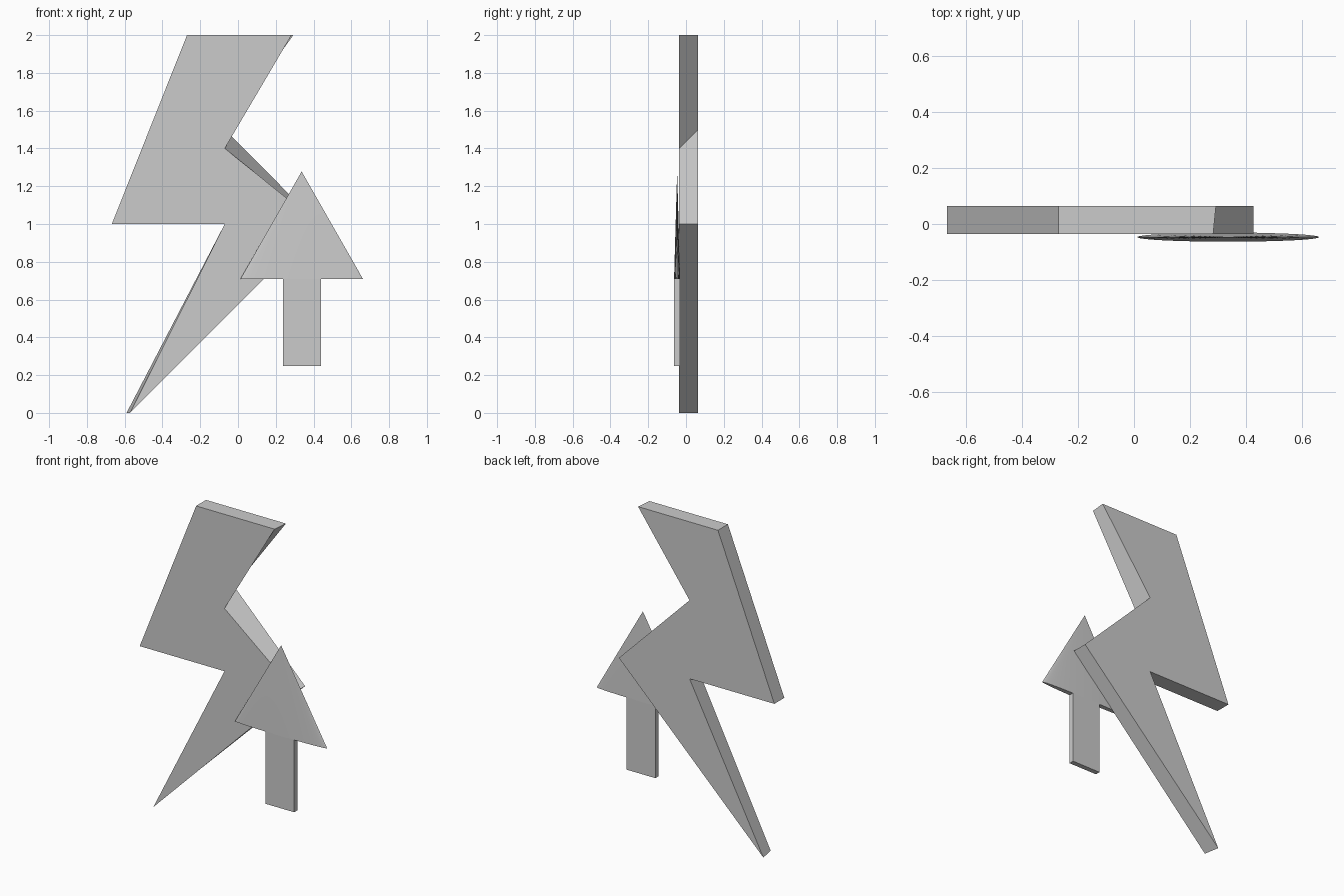
import bpy, bmesh

if "Cube" in bpy.data.objects:
    bpy.data.objects.remove(bpy.data.objects["Cube"])

Y_FRONT, Y_BACK = -0.036, 0.064


def finish(bm, name):
    bmesh.ops.recalc_face_normals(bm, faces=bm.faces)
    mesh = bpy.data.meshes.new(name)
    bm.to_mesh(mesh)
    bm.free()
    obj = bpy.data.objects.new(name, mesh)
    bpy.context.collection.objects.link(obj)
    return obj


# Zigzag bolt: front and back outlines (x, z) differ at the notch and tips
front = [(-0.27, 2), (0.283, 2), (-0.07, 1.4), (0.428, 1.0),
         (-0.572, 0), (-0.07, 1.0), (-0.668, 1.0)]
back = [(-0.27, 2), (0.293, 2), (-0.07, 1.5), (0.428, 1.0),
        (-0.59, 0), (-0.07, 1.0), (-0.668, 1.0)]
bm = bmesh.new()
fv = [bm.verts.new((x, Y_FRONT, z)) for x, z in front]
bv = [bm.verts.new((x, Y_BACK, z)) for x, z in back]
bm.faces.new(fv)
bm.faces.new(bv[::-1])
for i in range(len(fv)):
    j = (i + 1) % len(fv)
    bm.faces.new((fv[i], bv[i], bv[j], fv[j]))
finish(bm, "bolt")

# Arrow head: cone flattened along y
bpy.ops.mesh.primitive_cone_add(vertices=64, radius1=0.325, radius2=0, depth=0.57,
                                location=(0.337, -0.047, 0.993))
head = bpy.context.object
head.name = "arrow_head"
head.scale.y = 0.05
bpy.ops.object.transform_apply(location=False, rotation=False, scale=True)
bpy.ops.object.shade_smooth_by_angle()

# Arrow shaft: thin upright slab
bpy.ops.mesh.primitive_cube_add(size=1, location=(0.339, -0.047, 0.479))
shaft = bpy.context.object
shaft.name = "arrow_shaft"
shaft.scale = (0.202, 0.032, 0.462)
bpy.ops.object.transform_apply(location=False, rotation=False, scale=True)
